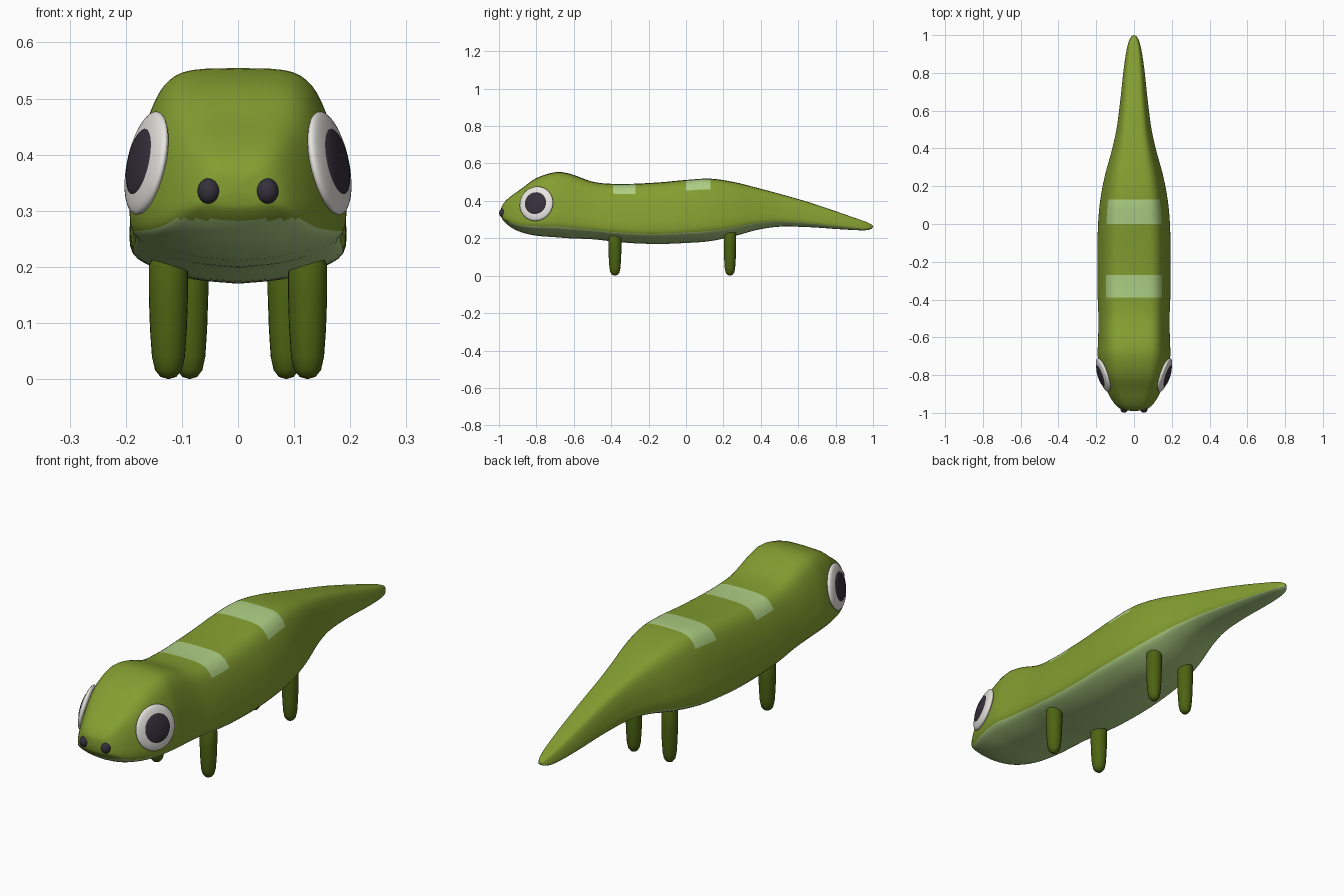
import bpy, bmesh, math
from mathutils import Vector, Matrix

if "Cube" in bpy.data.objects:
    bpy.data.objects.remove(bpy.data.objects["Cube"])


def material(name, rgb):
    m = bpy.data.materials.new(name)
    m.diffuse_color = (*rgb, 1)
    m.use_nodes = True
    m.node_tree.nodes["Principled BSDF"].inputs["Base Color"].default_value = m.diffuse_color
    return m


GREEN = material("skin green", (0.23, 0.34, 0.03))
PALE = material("pale green", (0.42, 0.62, 0.23))
LEG = material("dark leg green", (0.075, 0.125, 0.006))
WHITE = material("eye white", (0.80, 0.78, 0.74))
DARK = material("near black", (0.036, 0.030, 0.045))


def finish(bm, name, mats, angle=60):
    bmesh.ops.recalc_face_normals(bm, faces=bm.faces[:])
    me = bpy.data.meshes.new(name)
    bm.to_mesh(me)
    bm.free()
    ob = bpy.data.objects.new(name, me)
    bpy.context.collection.objects.link(ob)
    for m in mats:
        me.materials.append(m)
    for p in me.polygons:
        p.use_smooth = True
    return ob


def spline(pts, n):
    """Catmull-Rom through all points, n steps per segment."""
    pts = [Vector(p) for p in pts]
    out = []
    for i in range(len(pts) - 1):
        b, c = pts[i], pts[i + 1]
        a = pts[i - 1] if i else b * 2 - c
        d = pts[i + 2] if i + 2 < len(pts) else c * 2 - b
        for k in range(n):
            t = k / n
            out.append(0.5 * (2 * b + (c - a) * t + (2 * a - 5 * b + 4 * c - d) * t * t
                              + (3 * b - a - 3 * c + d) * t ** 3))
    return out + [pts[-1]]


# Body: half cross-section from the back ridge to the belly line (width, height fractions)
SECTION = [(0, 1), (.42, .99), (.63, .94), (.77, .83), (.89, .64), (.96, .46),
           (1, .30), (.97, .165), (.78, .09), (.42, .025), (0, 0)]
SUB = 3
STRIPE_END, BELLY_START = 3 * SUB, 7 * SUB

# Stations along the body: y, half width, top, bottom
STATIONS = [(-.988, .03, .36, .32), (-.983, .062, .375, .303), (-.965, .09, .40, .282),
            (-.93, .118, .43, .255), (-.88, .145, .465, .232), (-.80, .175, .522, .214),
            (-.70, .192, .553, .206), (-.62, .19, .545, .20), (-.50, .188, .503, .195),
            (-.39, .192, .491, .183), (-.27, .193, .492, .173), (-.13, .193, .50, .170),
            (0, .19, .512, .175), (.13, .178, .519, .185), (.26, .153, .50, .212),
            (.38, .12, .47, .245), (.50, .093, .438, .262), (.65, .073, .395, .260),
            (.80, .057, .345, .250), (.90, .043, .31, .244), (.96, .03, .289, .243),
            (.99, .016, .275, .25), (.998, .006, .267, .258)]


def build_body():
    bm = bmesh.new()
    half = spline(SECTION, SUB)
    last = len(half) - 1
    loop = list(enumerate(half)) + [(i, Vector((-half[i].x, half[i].y)))
                                    for i in range(last - 1, 0, -1)]
    rings = []
    for y, w, top, bot in spline(STATIONS, 4):
        rings.append([bm.verts.new((p.x * w, y, bot + p.y * (top - bot))) for _, p in loop])
    n = len(loop)
    for a, b in zip(rings, rings[1:]):
        for i in range(n):
            j = (i + 1) % n
            f = bm.faces.new((a[i], a[j], b[j], b[i]))
            k = min(loop[i][0], loop[j][0])
            c = f.calc_center_median()
            striped = -.39 < c.y < -.27 or 0 < c.y < .13
            if k >= BELLY_START and (c.z < .285 or c.y > 0):
                f.material_index = 1
            elif striped and k < STRIPE_END:
                f.material_index = 1
    # rounded snout and tail ends
    for ring, tip in ((rings[0], (0, -.99, .34)), (rings[-1], (0, 1, .262))):
        v = bm.verts.new(tip)
        for i in range(n):
            bm.faces.new((ring[i], ring[(i + 1) % n], v))
    finish(bm, "body", [GREEN, PALE])


def ellipsoid(name, mat, centre, radii, axis=(0, 0, 1)):
    bm = bmesh.new()
    rot = Vector((0, 0, 1)).rotation_difference(Vector(axis)).to_matrix().to_4x4()
    m = Matrix.Translation(centre) @ rot @ Matrix.Diagonal((*radii, 1))
    bmesh.ops.create_uvsphere(bm, u_segments=32, v_segments=16, radius=1, matrix=m)
    finish(bm, name, [mat])


def leg(name, x, y, top, r):
    """Round-ended post, slightly narrower at the foot."""
    prof = [(.0, 0), (.4, .004), (.68, .016), (.84, .04), (.94, .09), (1, .15),
            (1, top - .03), (.8, top - .01), (0, top)]
    bm = bmesh.new()
    vs = [bm.verts.new((r * q, 0, z)) for q, z in prof]
    es = [bm.edges.new(e) for e in zip(vs, vs[1:])]
    bmesh.ops.spin(bm, geom=vs + es, cent=(0, 0, 0), axis=(0, 0, 1),
                   angle=math.tau, steps=24)
    bmesh.ops.remove_doubles(bm, verts=bm.verts[:], dist=1e-5)
    bmesh.ops.translate(bm, verts=bm.verts[:], vec=(x, y, 0))
    finish(bm, name, [LEG])


build_body()
for side, s in (("right", 1), ("left", -1)):
    # eyes: a flattened white dome with a dark pupil
    axis = Vector((s * .93, -.31, .20)).normalized()
    centre = Vector((s * .163, -.80, .385))
    ellipsoid(f"{side}_eye_white", WHITE, centre, (.094, .094, .020), axis)
    ellipsoid(f"{side}_pupil", DARK, centre + axis * .012, (.062, .062, .013), axis)
    ellipsoid(f"{side}_nostril", DARK, (s * .052, -.979, .335), (.020, .020, .023))
    leg(f"front_{side}_leg", s * .124, -.38, .23, .035)
    leg(f"back_{side}_leg", s * .086, .235, .255, .033)
